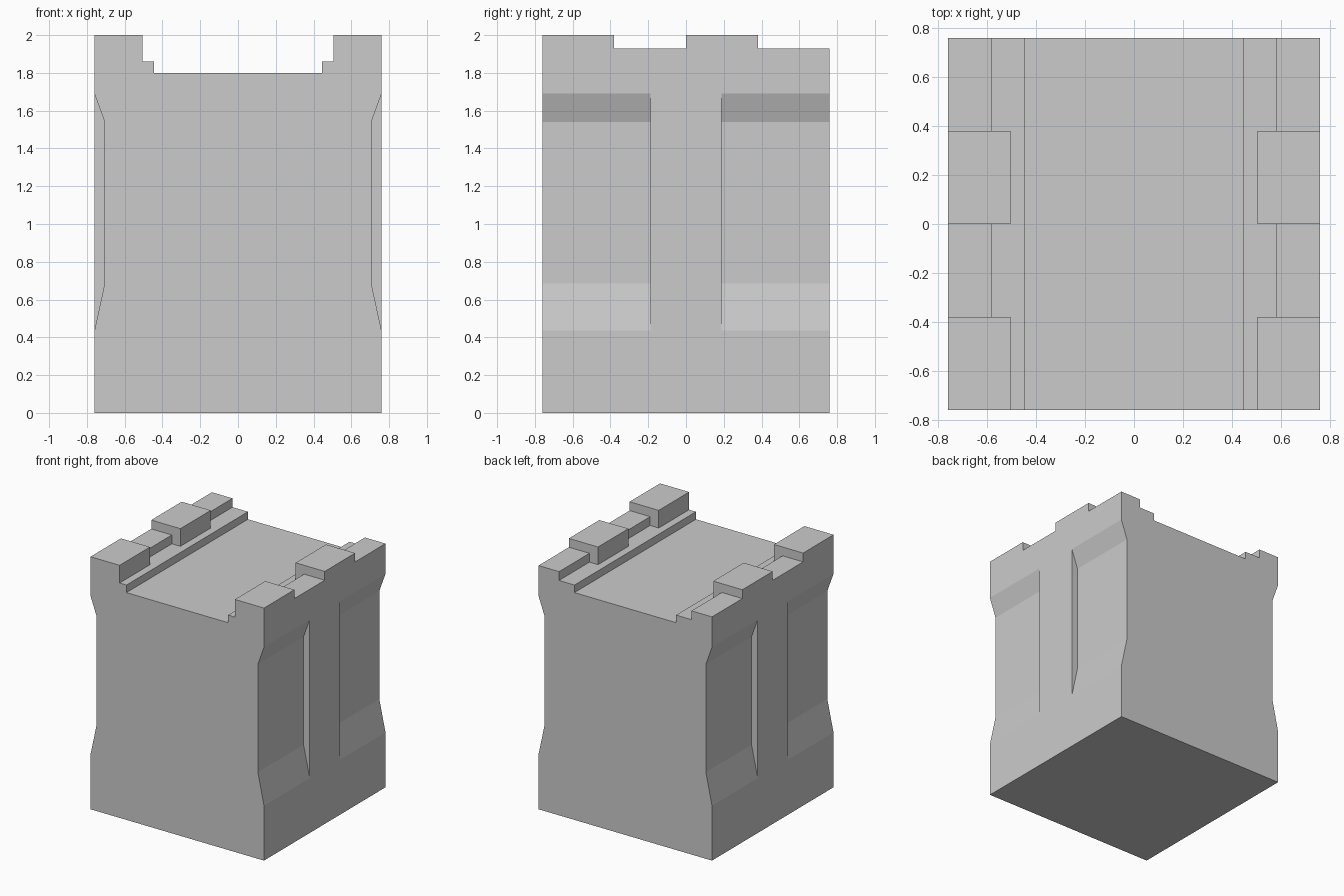
import bpy, bmesh

if "Cube" in bpy.data.objects:
    bpy.data.objects.remove(bpy.data.objects["Cube"])

W = 0.76      # half width and half depth
Q = W / 2     # one battlement bay


def prism(name, profile, y0, y1):
    """Extrude an (x, z) outline along y."""
    bm = bmesh.new()
    face = bm.faces.new([bm.verts.new((x, y0, z)) for x, z in profile])
    ext = bmesh.ops.extrude_face_region(bm, geom=[face])
    verts = [v for v in ext["geom"] if isinstance(v, bmesh.types.BMVert)]
    bmesh.ops.translate(bm, verts=verts, vec=(0, y1 - y0, 0))
    bmesh.ops.recalc_face_normals(bm, faces=bm.faces)
    mesh = bpy.data.meshes.new(name)
    bm.to_mesh(mesh)
    bm.free()
    obj = bpy.data.objects.new(name, mesh)
    bpy.context.collection.objects.link(obj)
    return obj


def mirrored(half):
    """Close a right-half outline with its reflection in x."""
    return half + [(-x, z) for x, z in reversed(half)]


def cut(target, cutter):
    cutter.hide_render = True
    mod = target.modifiers.new("cut", "BOOLEAN")
    mod.operation, mod.solver, mod.object = "DIFFERENCE", "EXACT", cutter
    bpy.context.view_layer.objects.active = target
    bpy.ops.object.modifier_apply(modifier=mod.name)
    bpy.data.objects.remove(cutter, do_unlink=True)


# Wall block with the stepped walkway running front to back
wall = prism("castle_wall", mirrored([
    (W, 0), (W, 2), (0.505, 2), (0.505, 1.86), (0.445, 1.86), (0.445, 1.8)]), -W, W)

# Gaps between the battlements: lower and thinner parapet
gap = mirrored([(0.9, 2.1), (0.9, 1.93), (0.58, 1.93), (0.58, 1.86)])
for y0, y1 in ((-Q, 0), (Q, W + 0.1)):
    cut(wall, prism("gap_cutter", gap, y0, y1))

# Sloped side recesses, leaving a central rib on each side
slope_low, slope_high = 0.25 / 0.054, 0.15 / 0.054
out = 0.1
recess = [(W + out, 0.435 - out * slope_low), (0.706, 0.685),
          (0.706, 1.54), (W + out, 1.69 + out * slope_high)]
for side in (-1, 1):
    for y0, y1 in ((-W - 0.1, -0.188), (0.188, W + 0.1)):
        cut(wall, prism("recess_cutter", [(side * x, z) for x, z in recess], y0, y1))
